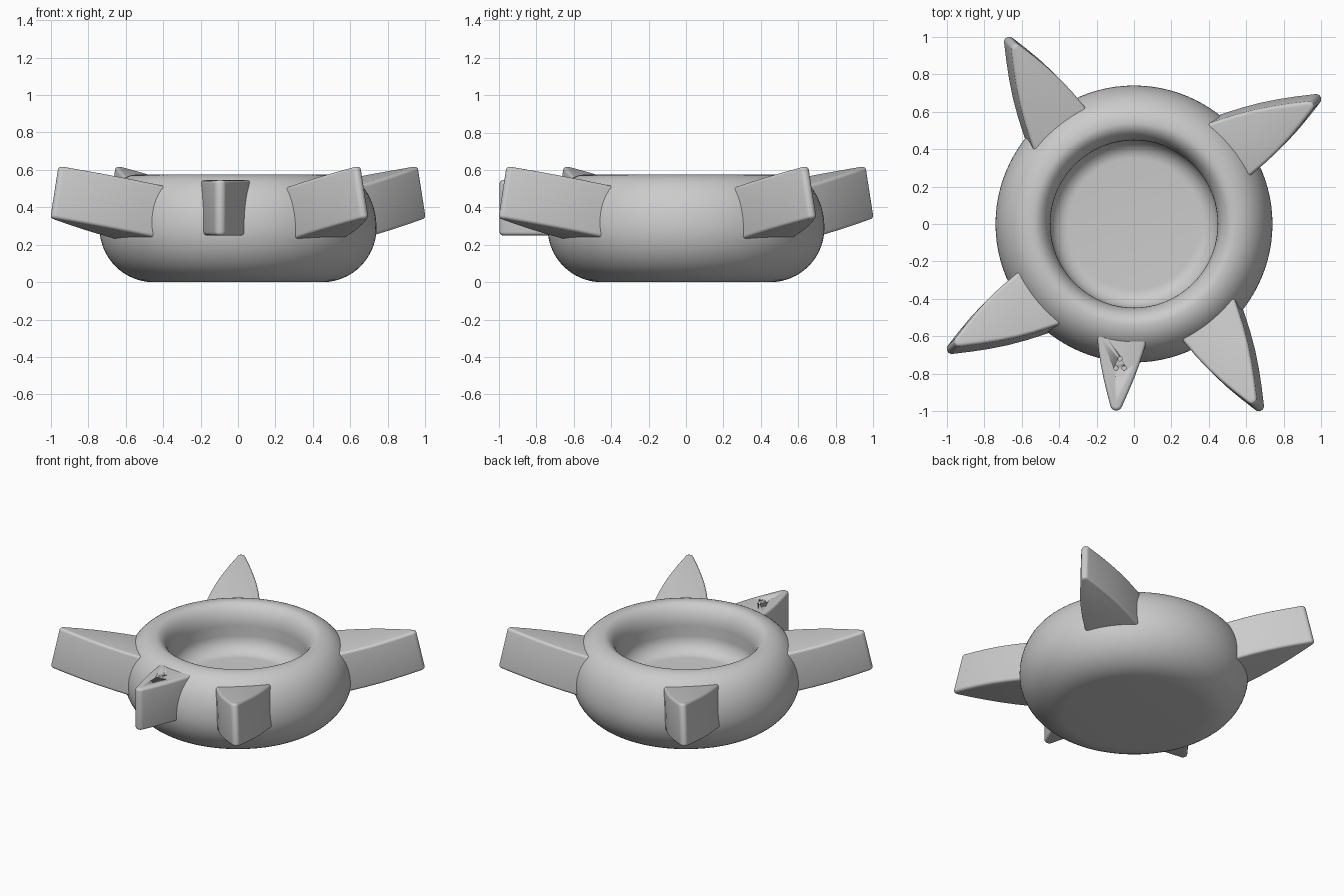
import bpy, bmesh
from math import sin, cos, pi, atan2, radians
from mathutils import Vector, Matrix

cube = bpy.data.objects.get("Cube")
if cube:
    bpy.data.objects.remove(cube, do_unlink=True)

shade = (0.6, 0.6, 0.6, 1)
grey = bpy.data.materials.new("plain_grey")
grey.use_nodes = True
grey.diffuse_color = shade
grey.node_tree.nodes["Principled BSDF"].inputs["Base Color"].default_value = shade


def finish(bm, name, angle=35):
    bmesh.ops.recalc_face_normals(bm, faces=bm.faces)
    mesh = bpy.data.meshes.new(name)
    bm.to_mesh(mesh)
    bm.free()
    mesh.materials.append(grey)
    ob = bpy.data.objects.new(name, mesh)
    bpy.context.collection.objects.link(ob)
    bpy.ops.object.select_all(action='DESELECT')
    ob.select_set(True)
    bpy.context.view_layer.objects.active = ob
    bpy.ops.object.shade_smooth_by_angle(angle=radians(angle))
    return ob


def arc(cx, cz, a, b, start, end, n):
    """Points on an ellipse, angles in degrees."""
    steps = [radians(start + (end - start) * i / n) for i in range(n + 1)]
    return [(cx + a * cos(t), cz + b * sin(t)) for t in steps]


# Round bowl body: flat base, bulging wall, rolled rim, dished floor
profile = [(0, 0)]
profile += arc(0.45, 0.29, 0.29, 0.29, -90, 0, 16)
profile += arc(0.54, 0.29, 0.20, 0.285, 0, 90, 16)[1:]
profile += arc(0.54, 0.435, 0.093, 0.14, 90, 180, 12)[1:]
profile += arc(0.35, 0.36, 0.10, 0.11, 0, -90, 10)
profile += [(0, 0.25)]
bm = bmesh.new()
verts = [bm.verts.new((r, 0, z)) for r, z in profile]
edges = [bm.edges.new(pair) for pair in zip(verts, verts[1:])]
bmesh.ops.spin(bm, geom=verts + edges, axis=(0, 0, 1), cent=(0, 0, 0),
               angle=2 * pi, steps=96, use_duplicate=False)
bmesh.ops.remove_doubles(bm, verts=bm.verts, dist=0.0005)
finish(bm, "bowl_body")


def side(start, end, bulge, n=6):
    """Slightly bowed line, bulging to the right of its direction."""
    start, end = Vector(start), Vector(end)
    d = end - start
    out = Vector((d.y, -d.x)).normalized()
    return [start + d * i / n + out * bulge * sin(pi * i / n) for i in range(n + 1)]


def fin_outline(left, right, tip, radius, bulge):
    """Pointed outline with a rounded tip, counter-clockwise from the left root."""
    left, right, tip = Vector(left), Vector(right), Vector(tip)
    d1, d2 = tip - left, right - tip
    a1, a2 = atan2(-d1.x, d1.y), atan2(-d2.x, d2.y)
    if a2 < a1:
        a2 += 2 * pi
    angles = [a1 + (a2 - a1) * i / 8 for i in range(9)]
    cap = [tip + radius * Vector((cos(a), sin(a))) for a in angles]
    return side(left, cap[0], bulge)[:-1] + cap + side(cap[-1], right, bulge)[1:]


def fin(name, outline, top, drop, turn=0):
    """Extrude an outline along drop from the surface top(p), rounding its edges."""
    bm = bmesh.new()
    upper = [bm.verts.new((p.x, p.y, top(p))) for p in outline]
    lower = [bm.verts.new(v.co + drop) for v in upper]
    bm.faces.new(upper)
    bm.faces.new(lower[::-1])
    n = len(upper)
    for i in range(n):
        j = (i + 1) % n
        bm.faces.new((upper[i], lower[i], lower[j], upper[j]))
    bmesh.ops.recalc_face_normals(bm, faces=bm.faces)
    rims = [e for e in bm.edges if e.calc_face_angle() > radians(50)]
    bmesh.ops.bevel(bm, geom=rims, offset=0.018, segments=4, profile=0.5,
                    affect='EDGES', clamp_overlap=False)
    bmesh.ops.rotate(bm, verts=bm.verts, cent=(0, 0, 0), matrix=Matrix.Rotation(turn, 3, 'Z'))
    return finish(bm, name)


# Four tilted fins around the bowl
outward = Vector((1, -1)).normalized()
slope = 0.22
tilted = lambda p: 0.515 + slope * (p.dot(outward) - 0.65)
drop = Vector((outward.x * slope, outward.y * slope, -1)).normalized() * 0.285
big = fin_outline((0.21, -0.56), (0.515, -0.34), (0.626, -0.932), 0.028, 0.022)
for i, place in enumerate(("front_left", "back_left", "back_right", "front_right")):
    fin("fin_" + place, big, tilted, drop, i * pi / 2)

# Small level spout fin at the front
small = fin_outline((-0.205, -0.53), (0.095, -0.53), (-0.095, -0.965), 0.032, 0.012)
spout = fin("front_spout", small, lambda p: 0.545, Vector((0, 0, -0.295)))

# Three pin holes in the top of the spout
bm = bmesh.new()
for x, y in ((-0.075, -0.72), (-0.097, -0.77), (-0.052, -0.77)):
    bmesh.ops.create_cone(bm, cap_ends=True, segments=20, radius1=0.012, radius2=0.012,
                          depth=0.04, matrix=Matrix.Translation((x, y, 0.545)))
cutter = finish(bm, "pin_hole_cutter")
cutter.hide_render = True
cutter.display_type = 'WIRE'
holes = spout.modifiers.new("pin_holes", 'BOOLEAN')
holes.operation = 'DIFFERENCE'
holes.solver = 'EXACT'
holes.object = cutter
